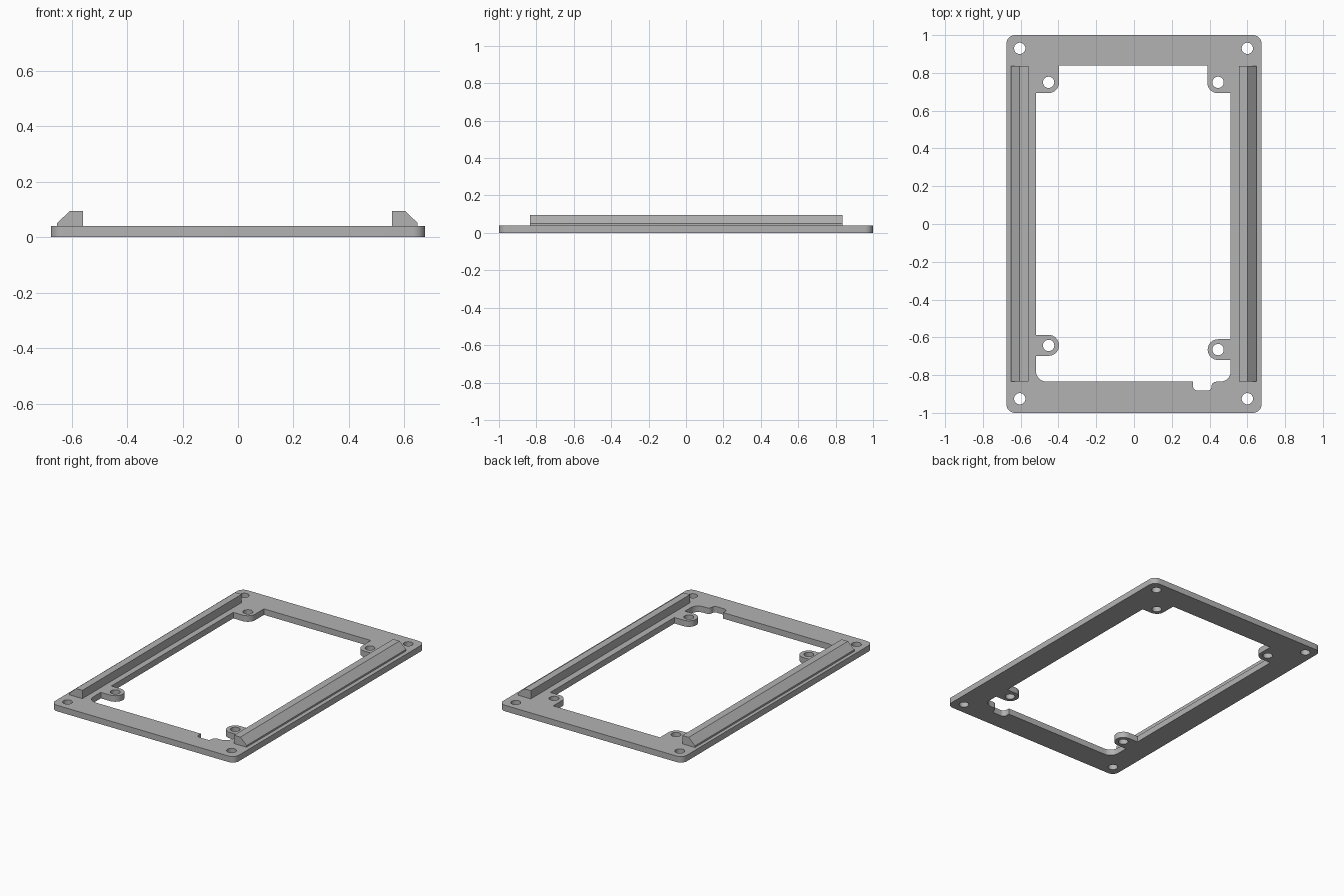
import bpy, bmesh
from math import pi, radians, cos, sin
from mathutils import Vector

cube = bpy.data.objects.get("Cube")
if cube:
    bpy.data.objects.remove(cube)

grey = bpy.data.materials.new("mid grey")
grey.use_nodes = True
grey.diffuse_color = (0.45, 0.45, 0.45, 1)
grey.node_tree.nodes["Principled BSDF"].inputs["Base Color"].default_value = grey.diffuse_color

THICK = 0.04


def rounded(corners, steps=8):
    """Outline through (x, y, radius) corners, each one filleted."""
    out = []
    for i, (x, y, r) in enumerate(corners):
        p = Vector((x, y))
        if r == 0:
            out.append(p)
            continue
        a = (Vector(corners[i - 1][:2]) - p).normalized()
        b = (Vector(corners[(i + 1) % len(corners)][:2]) - p).normalized()
        centre = p + (a + b) * r        # all corners are right angles
        for k in range(steps + 1):
            t = k / steps * pi / 2
            out.append(centre - b * r * cos(t) - a * r * sin(t))
    return out


def circle(x, y, r=0.03, n=32):
    return [Vector((x + r * cos(2 * pi * k / n), y + r * sin(2 * pi * k / n))) for k in range(n)]


def finish(name, bm):
    bmesh.ops.recalc_face_normals(bm, faces=bm.faces)
    mesh = bpy.data.meshes.new(name)
    bm.to_mesh(mesh)
    bm.free()
    mesh.materials.append(grey)
    obj = bpy.data.objects.new(name, mesh)
    bpy.context.collection.objects.link(obj)
    bpy.ops.object.select_all(action='DESELECT')
    obj.select_set(True)
    bpy.context.view_layer.objects.active = obj
    bpy.ops.object.shade_smooth_by_angle(angle=radians(30))
    return obj


def plate(name, loops):
    """Flat plate: first loop is the outline, the rest are openings."""
    curve = bpy.data.curves.new(name, 'CURVE')
    curve.dimensions = '2D'
    curve.fill_mode = 'BOTH'
    curve.extrude = THICK / 2
    for loop in loops:
        spline = curve.splines.new('POLY')
        spline.points.add(len(loop) - 1)
        for point, v in zip(spline.points, loop):
            point.co = (v.x, v.y, 0, 1)
        spline.use_cyclic_u = True
    helper = bpy.data.objects.new(name + " outline", curve)
    bpy.context.collection.objects.link(helper)
    depsgraph = bpy.context.evaluated_depsgraph_get()
    mesh = bpy.data.meshes.new_from_object(helper.evaluated_get(depsgraph))
    bm = bmesh.new()
    bm.from_mesh(mesh)
    bpy.data.objects.remove(helper)
    bpy.data.curves.remove(curve)
    bpy.data.meshes.remove(mesh)
    bmesh.ops.remove_doubles(bm, verts=bm.verts, dist=1e-5)
    bmesh.ops.translate(bm, verts=bm.verts, vec=(0, 0, THICK / 2))
    return finish(name, bm)


# Frame outline
outline = rounded([(-0.675, -1, 0.045), (0.675, -1, 0.045), (0.675, 1, 0.045), (-0.675, 1, 0.045)])

# Central opening, walked anticlockwise around the tabs and the cable notch
L, R, T, B = -0.52, 0.512, 0.84, -0.835
opening = rounded([
    (L, B, 0.06),
    (0.312, B, 0), (0.312, -0.882, 0.025), (0.41, -0.882, 0.02), (0.41, B, 0.025),
    (R, B, 0.055),
    (R, -0.72, 0), (0.39, -0.72, 0.055), (0.39, -0.61, 0.055), (R, -0.61, 0),
    (R, 0.693, 0), (0.388, 0.693, 0.055), (0.388, T, 0),
    (-0.397, T, 0), (-0.397, 0.693, 0.055), (L, 0.693, 0),
    (L, -0.587, 0), (-0.397, -0.587, 0.055), (-0.397, -0.698, 0.055), (L, -0.698, 0),
])

# Screw holes in the corners and in the tabs
holes = [circle(x, y) for x in (-0.605, 0.6) for y in (-0.925, 0.93)]
holes += [circle(x, y) for x, y in ((-0.452, 0.75), (0.445, 0.75), (-0.452, -0.643), (0.445, -0.665))]

plate("frame_plate", [outline, opening] + holes)

# Chamfered rails along both sides
for name, side, shift in (("left_rail", 1, -0.002), ("right_rail", -1, -0.002)):
    bm = bmesh.new()
    profile = [(0.557, THICK), (0.65, THICK), (0.65, 0.051), (0.604, 0.095), (0.557, 0.095)]
    face = bm.faces.new([bm.verts.new((side * x + shift, -0.835, z)) for x, z in profile])
    grown = bmesh.ops.extrude_face_region(bm, geom=[face])["geom"]
    bmesh.ops.translate(bm, vec=(0, 1.672, 0),
                        verts=[v for v in grown if isinstance(v, bmesh.types.BMVert)])
    finish(name, bm)
